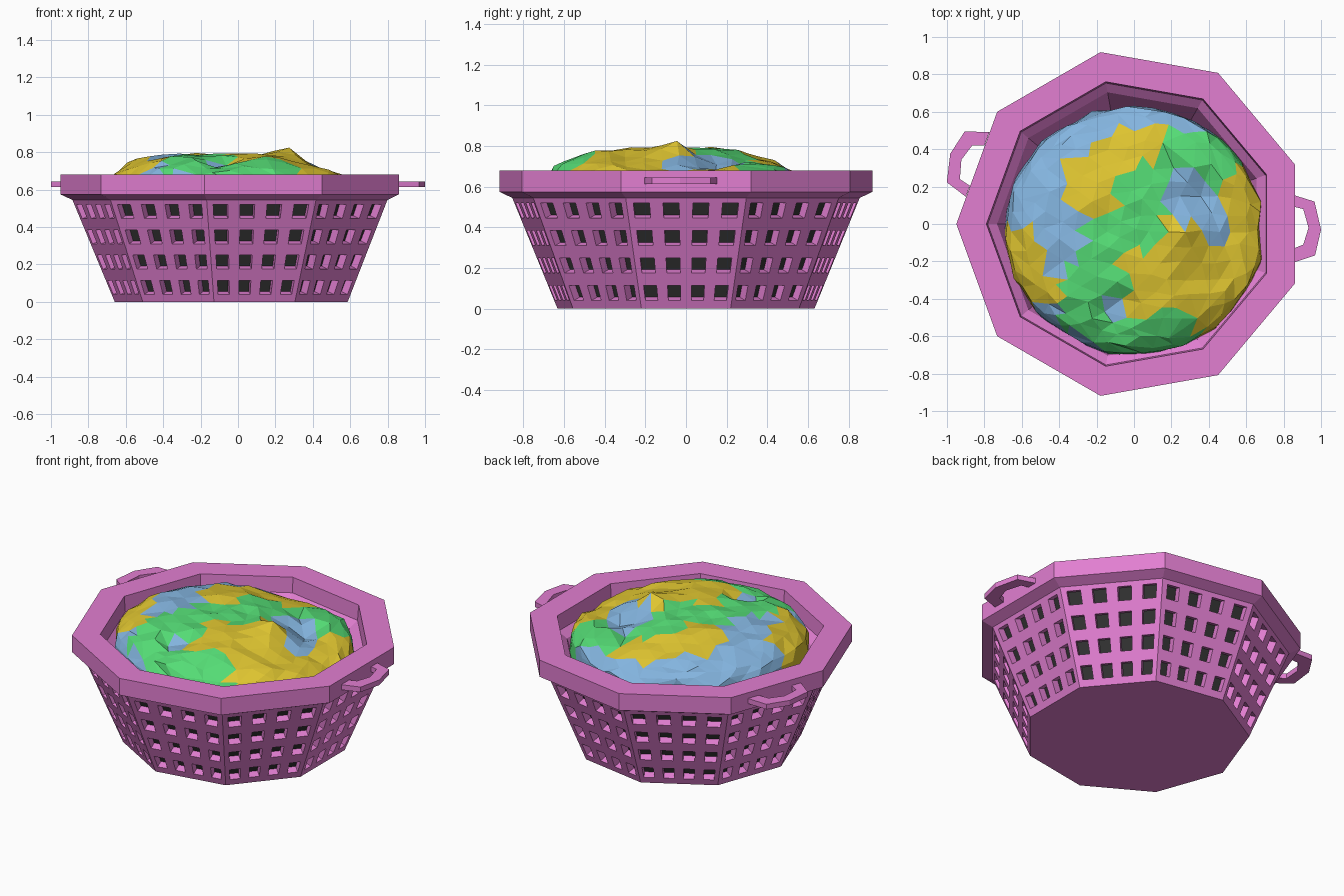
import bpy, bmesh, random
from math import cos, sin, pi, exp, hypot, radians
from mathutils import Vector, Matrix

if "Cube" in bpy.data.objects:
    bpy.data.objects.remove(bpy.data.objects["Cube"])

random.seed(4)
N, CX = 9, -0.017          # nine-sided basket and its axis


def material(name, rgb):
    m = bpy.data.materials.new(name)
    m.diffuse_color = (*rgb, 1)
    m.use_nodes = True
    m.node_tree.nodes["Principled BSDF"].inputs["Base Color"].default_value = m.diffuse_color
    return m


PLASTIC = material("plum_plastic", (0.76, 0.21, 0.64))
DARK = material("dark_inside", (0.03, 0.03, 0.03))
CLOTH = [material("blue_cloth", (0.23, 0.46, 0.74)),
         material("green_cloth", (0.09, 0.72, 0.18)),
         material("yellow_cloth", (0.74, 0.56, 0.03))]


def finish(name, bm, *mats):
    bmesh.ops.remove_doubles(bm, verts=bm.verts, dist=0.0005)
    me = bpy.data.meshes.new(name)
    bm.to_mesh(me)
    bm.free()
    ob = bpy.data.objects.new(name, me)
    bpy.context.collection.objects.link(ob)
    for m in mats:
        me.materials.append(m)
    return ob


def corner(k, r, z):
    a = pi + 2 * pi * k / N
    return Vector((CX + r * cos(a), r * sin(a), z))


def wall_radius(z):
    return 0.642 + 0.415 * z


def lathe(name, profile, mat, closed=False):
    bm = bmesh.new()
    pairs = list(zip(profile, profile[1:] + profile[:1]))
    if not closed:
        pairs.pop()
    for k in range(N):
        for a, b in pairs:
            pts = [corner(k, *a), corner(k + 1, *a), corner(k + 1, *b), corner(k, *b)]
            bm.faces.new([bm.verts.new(p) for p in pts])
    bmesh.ops.remove_doubles(bm, verts=bm.verts, dist=0.0005)
    bmesh.ops.recalc_face_normals(bm, faces=bm.faces)
    return finish(name, bm, mat)


# Pierced wall: 4 x 4 openings in each of the nine panels
us = [-1]
for c in (-0.75, -0.25, 0.25, 0.75):
    us += [c - 0.135, c + 0.135]
us.append(1)
zs = [0]
for i in range(4):
    zs += [0.04 + 0.135 * i, 0.115 + 0.135 * i]
zs.append(0.555)
bm = bmesh.new()
for k in range(N):
    def at(u, z):
        r = wall_radius(z)
        return corner(k, r, z).lerp(corner(k + 1, r, z), (u + 1) / 2)
    for i in range(len(us) - 1):
        for j in range(len(zs) - 1):
            if i % 2 and j % 2:
                continue
            pts = [at(us[i], zs[j]), at(us[i + 1], zs[j]),
                   at(us[i + 1], zs[j + 1]), at(us[i], zs[j + 1])]
            bm.faces.new([bm.verts.new(p) for p in pts])
wall = finish("pierced_wall", bm, PLASTIC)
mod = wall.modifiers.new("thickness", "SOLIDIFY")
mod.thickness = 0.045
mod.offset = -1

# Floor
bm = bmesh.new()
low = bm.faces.new([bm.verts.new(corner(k, 0.642, 0)) for k in range(N)])
top = bmesh.ops.extrude_face_region(bm, geom=[low])["geom"]
bmesh.ops.translate(bm, vec=(0, 0, 0.03),
                    verts=[v for v in top if isinstance(v, bmesh.types.BMVert)])
bmesh.ops.recalc_face_normals(bm, faces=bm.faces)
finish("floor", bm, PLASTIC)

# Rim, inner wall and the dark interior seen through the openings
lathe("rim", [(0.868, 0.545), (0.933, 0.575), (0.933, 0.68), (0.772, 0.68),
              (0.765, 0.585), (0.715, 0.545)], PLASTIC, closed=True)
lathe("inner_wall", [(0.715, 0.545), (0.62, 0.25)], PLASTIC)
lathe("dark_lining", [(wall_radius(z) - 0.052, z) for z in (0.03, 0.545)], DARK)

# Handles
OUTER = [(0.86, 0.158), (0.982, 0.12), (1.017, -0.03), (0.985, -0.168), (0.86, -0.21)]
INNER = [(0.86, 0.095), (0.922, 0.08), (0.95, -0.02), (0.922, -0.11), (0.86, -0.135)]
for name, ang, dx in (("right_handle", 0, CX), ("left_handle", 160, CX - 0.02)):
    bm = bmesh.new()
    o = [bm.verts.new((x, y, 0.613)) for x, y in OUTER]
    n = [bm.verts.new((x, y, 0.613)) for x, y in INNER]
    faces = [bm.faces.new((o[i], o[i + 1], n[i + 1], n[i])) for i in range(4)]
    ext = bmesh.ops.extrude_face_region(bm, geom=faces)["geom"]
    bmesh.ops.translate(bm, vec=(0, 0, 0.032),
                        verts=[v for v in ext if isinstance(v, bmesh.types.BMVert)])
    bmesh.ops.recalc_face_normals(bm, faces=bm.faces)
    bm.transform(Matrix.Translation((dx, 0, 0)) @ Matrix.Rotation(radians(ang), 4, "Z"))
    finish(name, bm, PLASTIC)

# Laundry heap: lumps (x, y, height, spread) on a low dome
LUMPS = [(0.28, -0.05, 0.085, 0.07), (0.08, -0.18, 0.03, 0.13), (-0.48, -0.05, 0.04, 0.2),
         (-0.12, 0.28, 0.03, 0.18), (-0.30, -0.42, 0.04, 0.13), (0.12, -0.48, 0.03, 0.15),
         (0.33, 0.14, -0.08, 0.08), (0.21, 0.30, -0.04, 0.06), (-0.11, -0.45, -0.10, 0.05),
         (0.60, -0.05, -0.06, 0.2), (0.0, 0.55, -0.06, 0.18)]
# Cloth patches: (x, y) centres for blue, green and yellow
PATCHES = [
    [(-0.5, 0.25), (-0.4, 0.0), (-0.25, 0.5), (0.1, 0.6), (0.27, 0.56), (0.3, 0.1), (0.42, 0.02),
     (-0.5, -0.52), (-0.35, -0.65), (-0.1, -0.43), (0.26, 0.22), (-0.62, 0.1), (-0.4, -0.15)],
    [(0.05, 0.12), (-0.15, -0.05), (-0.25, -0.3), (-0.3, -0.5), (0.25, 0.42), (0.42, 0.33),
     (0.1, 0.25), (0.0, -0.58), (0.2, -0.58), (0.05, -0.05), (-0.18, -0.48), (-0.08, -0.35)],
    [(-0.25, 0.15), (-0.15, 0.36), (0.08, 0.42), (0.25, -0.08), (0.05, -0.22), (0.2, -0.35),
     (0.4, -0.3), (0.55, 0.15), (0.62, 0.0), (-0.6, -0.22), (-0.52, -0.35), (0.42, -0.45),
     (0.55, -0.2), (-0.67, -0.1), (0.02, -0.42)]]


def heap_height(x, y):
    return 0.765 + sum(h * exp(-((x - a) ** 2 + (y - b) ** 2) / (2 * s * s))
                       for a, b, h, s in LUMPS)


bm = bmesh.new()
bmesh.ops.create_icosphere(bm, subdivisions=4, radius=1)
bmesh.ops.delete(bm, geom=[v for v in bm.verts if v.co.z < -0.1], context="VERTS")
for v in bm.verts:
    z = max(v.co.z, 0)
    x = 0.695 * v.co.x + random.uniform(-0.012, 0.012)
    y = -0.035 + 0.665 * v.co.y + random.uniform(-0.012, 0.012)
    h = heap_height(x, y) + random.uniform(-0.01, 0.012)
    v.co = (x, y, 0.45 + (h - 0.45) * z ** 0.3 + min(v.co.z, 0))
# Larger, irregular facets: merge nearby points before colouring
bmesh.ops.remove_doubles(bm, verts=bm.verts, dist=0.058)
bmesh.ops.recalc_face_normals(bm, faces=bm.faces)
for f in bm.faces:
    c = f.calc_center_median()
    f.material_index = min(range(3), key=lambda i: min(
        hypot(c.x - a, c.y - b) for a, b in PATCHES[i]))
finish("laundry", bm, *CLOTH)
